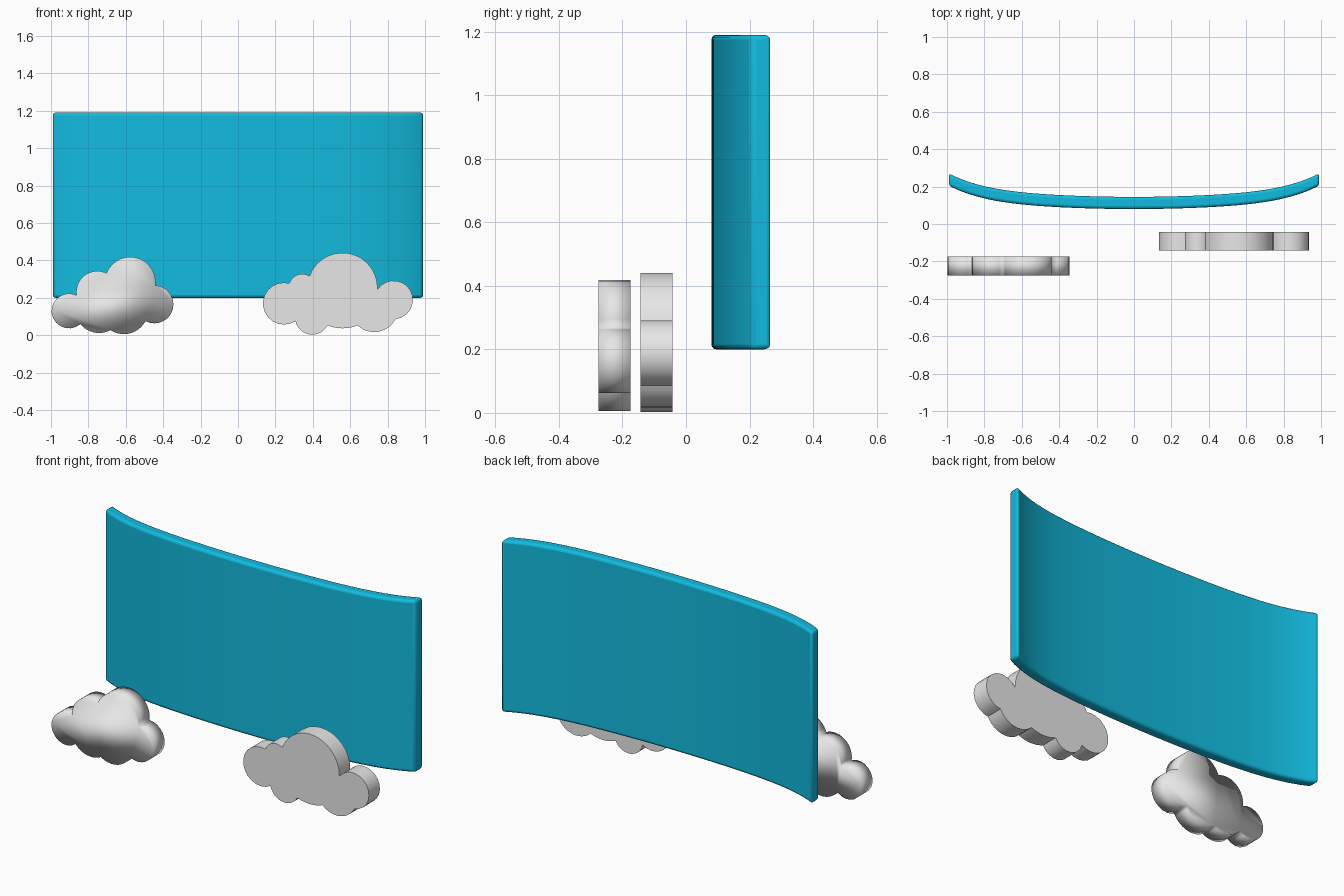
import bpy, bmesh, math
from mathutils import Vector

if "Cube" in bpy.data.objects:
    bpy.data.objects.remove(bpy.data.objects["Cube"])


def material(name, rgb):
    m = bpy.data.materials.new(name)
    m.diffuse_color = (*rgb, 1)
    m.use_nodes = True
    m.node_tree.nodes["Principled BSDF"].inputs["Base Color"].default_value = m.diffuse_color
    return m


BLUE = material("sky_blue", (0.006, 0.50, 0.74))
WHITE = material("cloud_white", (0.8, 0.8, 0.8))


def finish(bm, name, mat):
    bmesh.ops.recalc_face_normals(bm, faces=bm.faces)
    me = bpy.data.meshes.new(name)
    bm.to_mesh(me)
    bm.free()
    me.materials.append(mat)
    ob = bpy.data.objects.new(name, me)
    bpy.context.collection.objects.link(ob)
    bpy.ops.object.select_all(action='DESELECT')
    ob.select_set(True)
    bpy.context.view_layer.objects.active = ob
    return ob


def extrude_outline(points, vec):
    bm = bmesh.new()
    face = bm.faces.new([bm.verts.new(p) for p in points])
    new = bmesh.ops.extrude_face_region(bm, geom=[face], use_keep_orig=True)
    bmesh.ops.translate(bm, vec=vec,
                        verts=[v for v in new["geom"] if isinstance(v, bmesh.types.BMVert)])
    return bm


def lobe(a, b, bulge, n=14):
    """Arc from a to b, bulging to the left; bulge = height / chord."""
    a, b = Vector(a), Vector(b)
    d = b - a
    normal = Vector((-d.y, d.x)).normalized()
    h, c = bulge * d.length, d.length / 2
    r = (c * c + h * h) / (2 * h)
    centre = (a + b) / 2 + normal * (h - r)
    half = 2 * math.atan2(h, c)
    mid = math.atan2(normal.y, normal.x)
    return [centre + r * Vector((math.cos(t), math.sin(t)))
            for t in (mid + half - 2 * half * i / n for i in range(n))]


def cloud(name, lobes, y0, y1):
    pts = []
    for i, (x, z, bulge) in enumerate(lobes):
        pts += lobe((x, z), lobes[(i + 1) % len(lobes)][:2], bulge)
    bm = extrude_outline([(p.x, y0, p.y) for p in pts], (0, y1 - y0, 0))
    return finish(bm, name, WHITE)


# Curved screen: bowed strip, thickened and raised, with rounded rims
def bow(x):
    return 0.06 * x ** 2 + 0.07 * x ** 6


xs = [-0.99 + 1.98 * i / 40 for i in range(41)]
strip = [(x, 0.08 + bow(x), 0.20) for x in xs] + [(x, 0.145 + bow(x), 0.20) for x in reversed(xs)]
screen = finish(extrude_outline(strip, (0, 0, 0.99)), "curved_screen", BLUE)
bev = screen.modifiers.new("rounded_rims", 'BEVEL')
bev.width = 0.015
bev.segments = 3
bev.limit_method = 'ANGLE'
bev.angle_limit = math.radians(35)
bpy.ops.object.shade_smooth_by_angle(angle=math.radians(40))

# Left cloud: lobes as (x, z, bulge), soft shading all over
cloud("left_cloud", [
    (-0.843, 0.059, 0.92), (-0.864, 0.214, 0.30), (-0.703, 0.332, 0.44),
    (-0.441, 0.267, 0.62), (-0.495, 0.075, 0.22), (-0.682, 0.027, 0.18)],
    -0.275, -0.175)
bpy.ops.object.shade_smooth()

# Right cloud: crisp flat faces with a smooth rim
cloud("right_cloud", [
    (0.307, 0.075, 0.77), (0.275, 0.278, 0.25), (0.382, 0.316, 0.43),
    (0.746, 0.246, 0.79), (0.842, 0.086, 0.25), (0.639, 0.053, 0.10),
    (0.479, 0.053, 0.35)],
    -0.143, -0.043)
bpy.ops.object.shade_smooth_by_angle(angle=math.radians(30))
